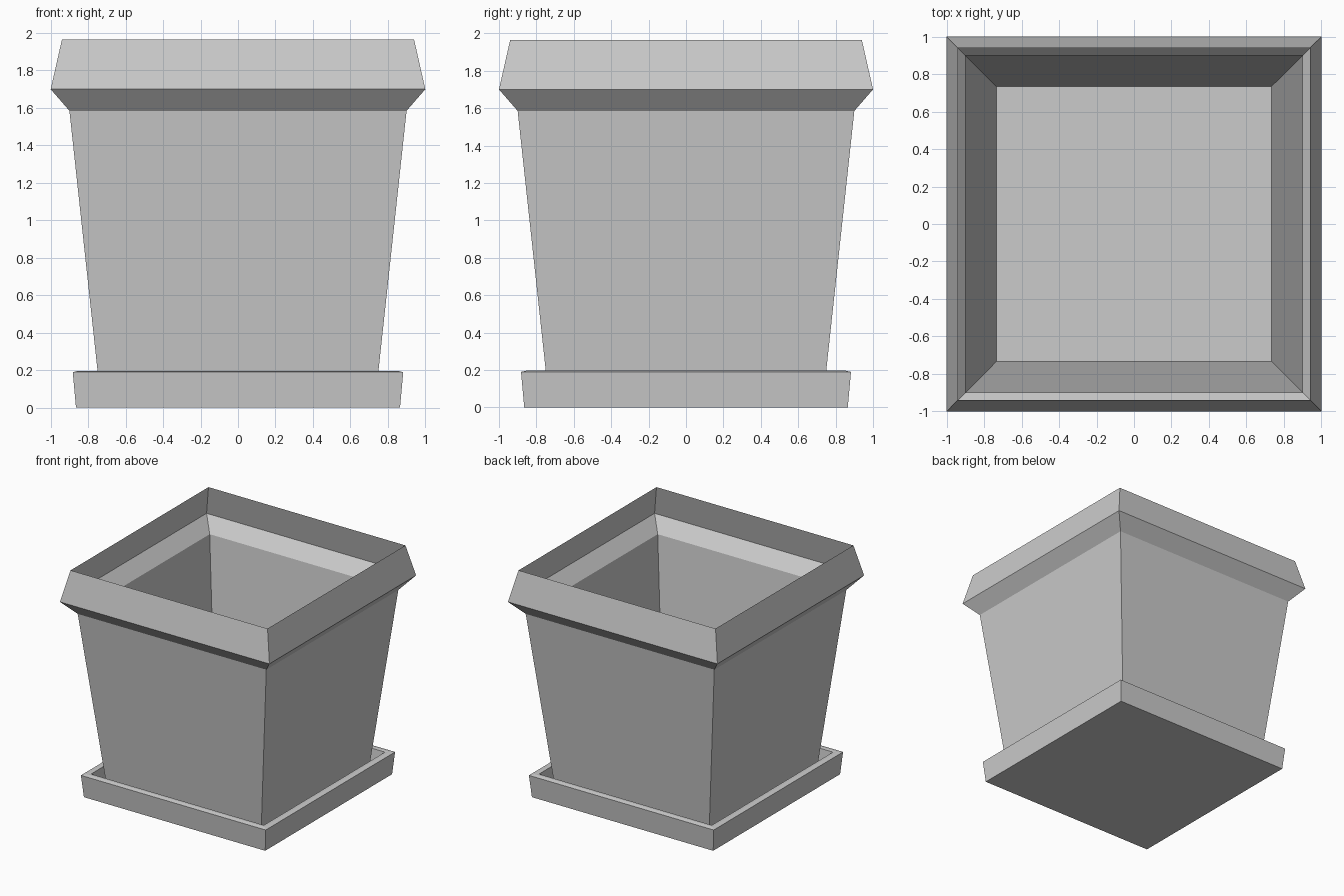
import bpy, bmesh

if "Cube" in bpy.data.objects:
    bpy.data.objects.remove(bpy.data.objects["Cube"])

grey = bpy.data.materials.new("plain grey")
grey.diffuse_color = (0.6, 0.6, 0.6, 1)
grey.use_nodes = True
grey.node_tree.nodes["Principled BSDF"].inputs["Base Color"].default_value = grey.diffuse_color


def square_loft(name, profile, cap_start=True, cap_end=False):
    """Loft square rings given as (half width, height) pairs."""
    bm = bmesh.new()
    rings = [[bm.verts.new((sx * h, sy * h, z))
              for sx, sy in ((-1, -1), (1, -1), (1, 1), (-1, 1))]
             for h, z in profile]
    for a, b in zip(rings, rings[1:]):
        for i in range(4):
            j = (i + 1) % 4
            bm.faces.new((a[i], a[j], b[j], b[i]))
    if cap_start:
        bm.faces.new(rings[0][::-1])
    if cap_end:
        bm.faces.new(rings[-1])
    mesh = bpy.data.meshes.new(name)
    bm.to_mesh(mesh)
    bm.free()
    mesh.materials.append(grey)
    obj = bpy.data.objects.new(name, mesh)
    bpy.context.collection.objects.link(obj)
    return obj


# Thin-walled tapered pot: floor, wall, flared lip, inward-leaning rim
square_loft("pot", [(0.735, 0.06), (0.90, 1.585), (1.0, 1.70), (0.94, 1.965)])

# Saucer: outer wall, small bevel, flat lip, inner wall, floor
square_loft("saucer", [(0.865, 0.0), (0.882, 0.19), (0.85, 0.197),
                       (0.825, 0.195), (0.81, 0.05)], cap_end=True)
